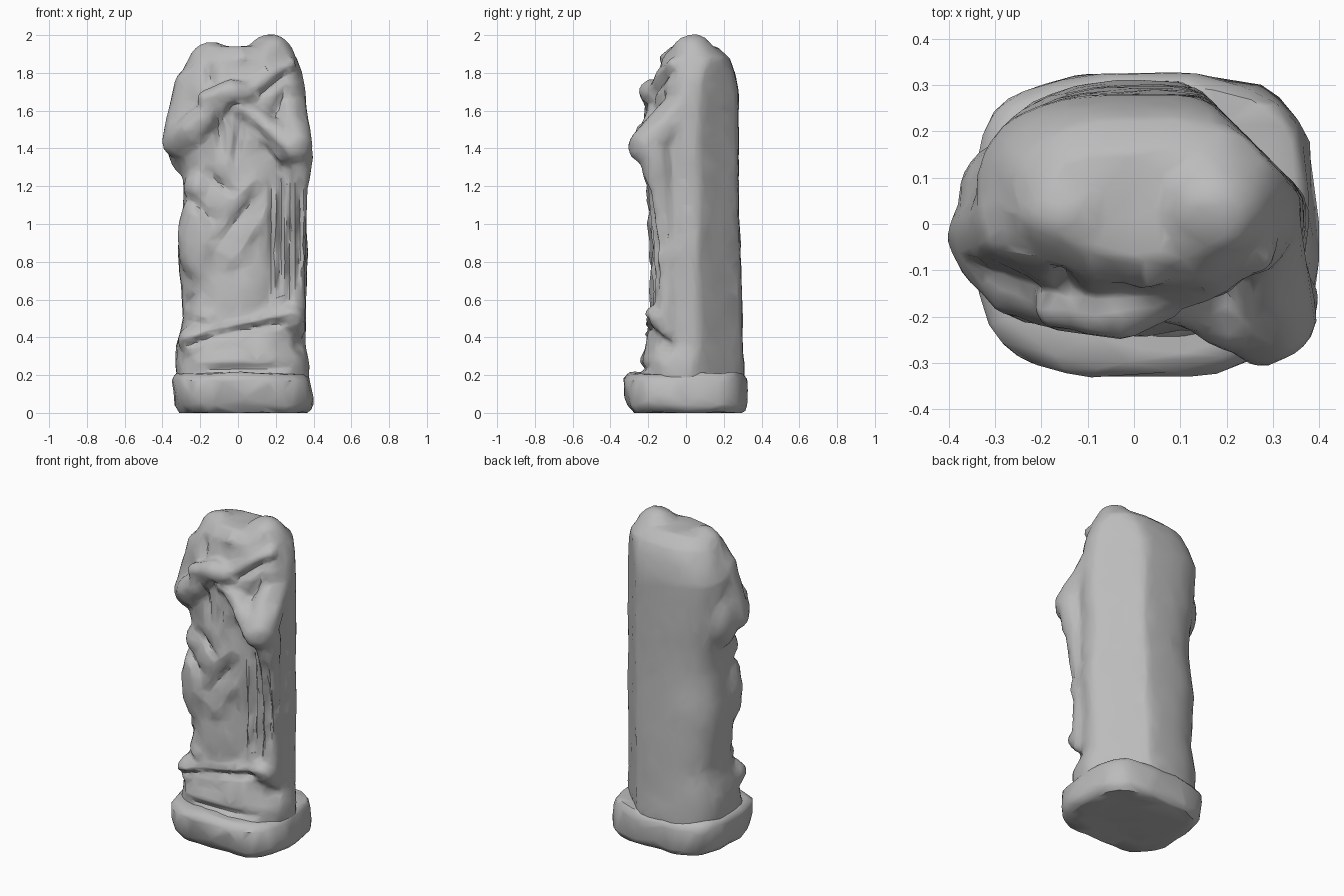
import bpy, bmesh, math
from mathutils import Vector, noise

cube = bpy.data.objects.get("Cube")
if cube:
    bpy.data.objects.remove(cube, do_unlink=True)

stone = bpy.data.materials.new("grey stone")
stone.use_nodes = True
grey = (0.5, 0.5, 0.5, 1)
stone.diffuse_color = grey
stone.node_tree.nodes["Principled BSDF"].inputs["Base Color"].default_value = grey


def loft(bm, rings, power, corner, sides=48):
    """Skin rounded boxes given as (z, left, right, front, back), with the back left corner cut."""
    loops = []
    for z, x_low, x_high, y_low, y_high in rings:
        centre = Vector((x_low + x_high, y_low + y_high, 2 * z)) / 2
        loop = []
        for i in range(sides):
            angle = math.tau * i / sides
            c, s = math.cos(angle), math.sin(angle)
            x = math.copysign(abs(c) ** (2 / power), c) * (x_high - x_low) / 2
            y = math.copysign(abs(s) ** (2 / power), s) * (y_high - y_low) / 2
            point = centre + Vector((x, y, 0))
            excess = max(0, point.x + point.y - corner) / 2
            loop.append(bm.verts.new(point - Vector((excess, excess, 0))))
        loops.append(loop)
    for lower, upper in zip(loops, loops[1:]):
        for i in range(sides):
            j = (i + 1) % sides
            bm.faces.new((lower[i], lower[j], upper[j], upper[i]))
    bm.faces.new(loops[0][::-1])
    bm.faces.new(loops[-1])


def ball(bm, centre, size):
    made = bmesh.ops.create_icosphere(bm, subdivisions=3, radius=1)
    bmesh.ops.scale(bm, verts=made["verts"], vec=size)
    bmesh.ops.translate(bm, verts=made["verts"], vec=centre)


def limb(bm, joints, steps=10):
    """Overlapping balls along (x, y, z, radius) joints, fused by the remesh."""
    for start, end in zip(joints, joints[1:]):
        for k in range(steps + 1):
            x, y, z, radius = Vector(start).lerp(Vector(end), k / steps)
            ball(bm, (x, y, z), (radius, radius, radius))


def apply_modifiers(ob):
    graph = bpy.context.evaluated_depsgraph_get()
    mesh = bpy.data.meshes.new_from_object(ob.evaluated_get(graph))
    ob.modifiers.clear()
    ob.data = mesh


def fuse(name, bm, voxel, smooth):
    """Turn overlapping shapes into one softened skin."""
    mesh = bpy.data.meshes.new(name)
    bmesh.ops.recalc_face_normals(bm, faces=bm.faces)
    bm.to_mesh(mesh)
    bm.free()
    ob = bpy.data.objects.new(name, mesh)
    bpy.context.collection.objects.link(ob)
    remesh = ob.modifiers.new("fuse", "REMESH")
    remesh.mode, remesh.voxel_size = "VOXEL", voxel
    ob.modifiers.new("soften", "SMOOTH").iterations = smooth
    apply_modifiers(ob)
    return ob


def finish(ob, ratio):
    """Simplify to chunky facets, colour and shade."""
    ob.modifiers.new("simplify", "DECIMATE").ratio = ratio
    apply_modifiers(ob)
    ob.data.materials.clear()
    ob.data.materials.append(stone)
    bpy.ops.object.select_all(action="DESELECT")
    ob.select_set(True)
    bpy.context.view_layer.objects.active = ob
    bpy.ops.object.shade_smooth_by_angle(angle=math.radians(40))


def fold_push(point, start, end, width, depth):
    """Push of one tapered fold at a point on the front plane."""
    line = end - start
    t = max(0, min(1, (point - start).dot(line) / line.length_squared))
    distance = (point - start - line * t).length
    taper = 0.3 + 0.7 * math.sin(math.pi * t)
    return depth * taper * math.exp(-(distance / width) ** 2)


# Plinth with worn edges
bm = bmesh.new()
loft(bm, [(0, -.31, .37, -.28, .3), (.04, -.34, .4, -.31, .33),
          (.18, -.35, .38, -.33, .32), (.21, -.32, .36, -.3, .3)], power=3.2, corner=.58)
plinth = fuse("plinth", bm, voxel=.016, smooth=2)
for v in plinth.data.vertices:
    v.co += .014 * noise.noise_vector(v.co * 7)
    v.co.z = max(v.co.z, 0)
finish(plinth, ratio=.04)

# Robed body
bm = bmesh.new()
loft(bm, [(.12, -.32, .37, -.26, .31), (.25, -.33, .38, -.25, .31),
          (.35, -.33, .36, -.22, .3), (.5, -.29, .36, -.19, .3),
          (.85, -.32, .37, -.18, .29), (1.1, -.29, .36, -.19, .28),
          (1.23, -.29, .36, -.19, .28), (1.4, -.32, .37, -.18, .28),
          (1.7, -.34, .36, -.16, .28), (1.8, -.3, .34, -.14, .26),
          (1.88, -.26, .31, -.12, .23), (1.94, -.2, .26, -.07, .16)], power=2.6, corner=.43)

# Broken shoulder stumps
ball(bm, (-.14, .03, 1.83), (.13, .11, .135))
ball(bm, (.17, .04, 1.84), (.14, .13, .168))

# Right arm raised across the chest in its sleeve, with the hand under the chin
limb(bm, [(-.24, .02, 1.73, .1), (-.31, -.03, 1.44, .095),
          (-.24, -.12, 1.5, .09), (-.09, -.17, 1.66, .06)])
limb(bm, [(-.17, -.18, 1.66, .05), (-.03, -.19, 1.71, .06), (.06, -.17, 1.69, .05)])
ball(bm, (-.27, .05, 1.45), (.11, .13, .2))

# Left arm bent under the cloak, with cloth hanging from the elbow
limb(bm, [(.27, 0, 1.65, .09), (.29, -.2, 1.41, .105),
          (.22, -.19, 1.46, .08), (.02, -.16, 1.6, .05)])
limb(bm, [(.31, -.17, 1.36, .09), (.3, -.13, 1.2, .07),
          (.3, -.1, .9, .06), (.3, -.1, .45, .06)])

# Cloak roll over the left shoulder
limb(bm, [(.26, -.06, 1.84, .05), (.14, -.12, 1.76, .05), (.02, -.17, 1.7, .04)])

# Cloth bunched at the waist, hip and hem
ball(bm, (-.2, -.08, 1.2), (.09, .1, .1))
ball(bm, (-.2, -.07, .92), (.12, .12, .26))
ball(bm, (-.22, -.11, .38), (.1, .1, .09))
ball(bm, (.28, -.12, .5), (.08, .09, .08))
figure = fuse("draped_figure", bm, voxel=.014, smooth=6)

# Grooves and ridges on the front, each as start x, z and end x, z
grooves = [(.12, 1.18, -.1, .9), (-.26, 1.14, -.14, 1.02), (-.12, 1.62, -.08, 1.36),
           (.02, 1.58, -.02, 1.3), (.02, 1.56, .23, 1.38), (.23, 1.38, .27, 1.22),
           (.18, 1.54, .25, 1.7), (.28, 1.81, .08, 1.66), (-.16, 1.84, -.14, 1.72),
           (-.16, 1.26, -.02, 1.16), (-.24, .23, .3, .24), (-.32, .34, -.12, .41),
           (-.12, .41, .3, .49), (-.28, .56, -.22, .64), (.3, .42, .35, .3)]
ridges = [(.1, 1.25, -.08, 1.06), (.16, 1.1, -.02, .8), (-.28, .53, -.1, .49),
          (-.31, .39, -.1, .45), (-.1, .45, .3, .53), (-.02, 1.86, .08, 1.92)]
folds = [(line, .022, -.032) for line in grooves]
folds += [(line, .025, .022) for line in ridges]

# Hanging pleats below the left arm
for i in range(4):
    x = .17 + .05 * i
    bottom = .58 + .06 * (i % 2)
    folds.append(((x, bottom, x + .01, 1.24), .015, -.026))
    folds.append(((x + .025, bottom, x + .03, 1.24), .015, .014))

folds = [(Vector(line[:2]), Vector(line[2:]), width, depth) for line, width, depth in folds]
normals = [v.normal.copy() for v in figure.data.vertices]
for v, normal in zip(figure.data.vertices, normals):
    facing = max(0, min(1, -1.8 * normal.y))
    rough = .012 * noise.noise(v.co * 10) * (.3 + facing)
    if facing:
        v.co.y -= facing * sum(fold_push(v.co.xz, *fold) for fold in folds)
    v.co += normal * rough
finish(figure, ratio=.08)
